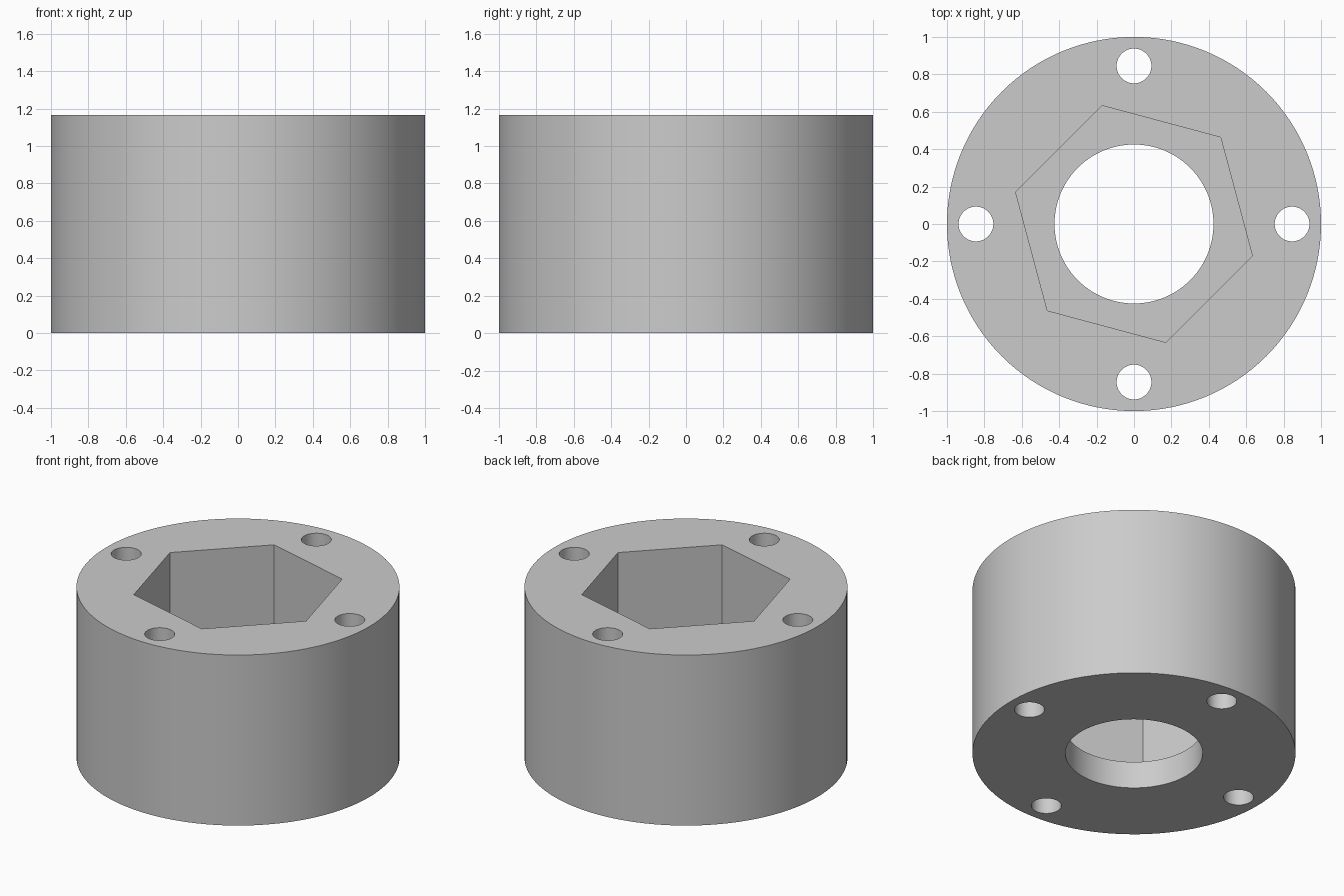
import bpy
import math

HEIGHT = 1.165
FLOOR = 0.185          # top of the ledge under the hexagonal socket
MARGIN = 0.1           # overshoot of the cutters

cube = bpy.data.objects.get("Cube")
if cube:
    bpy.data.objects.remove(cube, do_unlink=True)

grey = bpy.data.materials.new("plain_grey")
grey.use_nodes = True
colour = (0.6, 0.6, 0.6, 1)
grey.diffuse_color = colour
grey.node_tree.nodes["Principled BSDF"].inputs["Base Color"].default_value = colour


def prism(name, radius, bottom, top, sides, x=0, y=0, turn=0):
    """Upright prism; with turn = 0 its first corner points along +y."""
    bpy.ops.mesh.primitive_cylinder_add(
        vertices=sides, radius=radius, depth=top - bottom,
        location=(x, y, (bottom + top) / 2), rotation=(0, 0, turn))
    obj = bpy.context.object
    obj.name = name
    return obj


# Outer body
body = prism("socket_collar", 1, 0, HEIGHT, 128)
body.data.materials.append(grey)

# Hexagonal socket, central bore and four bolt holes
cutters = [
    prism("hex_socket_cutter", 0.655, FLOOR, HEIGHT + MARGIN, 6, turn=math.radians(15)),
    prism("bore_cutter", 0.425, -MARGIN, FLOOR + MARGIN, 96),
]
for i in range(4):
    angle = i * math.pi / 2
    cutters.append(prism("bolt_hole_cutter", 0.093, -MARGIN, HEIGHT + MARGIN, 48,
                         0.845 * math.cos(angle), 0.845 * math.sin(angle)))

bpy.ops.object.select_all(action="DESELECT")
body.select_set(True)
bpy.context.view_layer.objects.active = body
for cutter in cutters:
    cutter.hide_render = True
    cut = body.modifiers.new(cutter.name, "BOOLEAN")
    cut.operation = "DIFFERENCE"
    cut.solver = "EXACT"
    cut.object = cutter
    bpy.ops.object.modifier_apply(modifier=cut.name)
    bpy.data.objects.remove(cutter, do_unlink=True)

# Smooth round walls, crisp rims and socket corners
bpy.ops.object.shade_smooth_by_angle(angle=math.radians(30))
